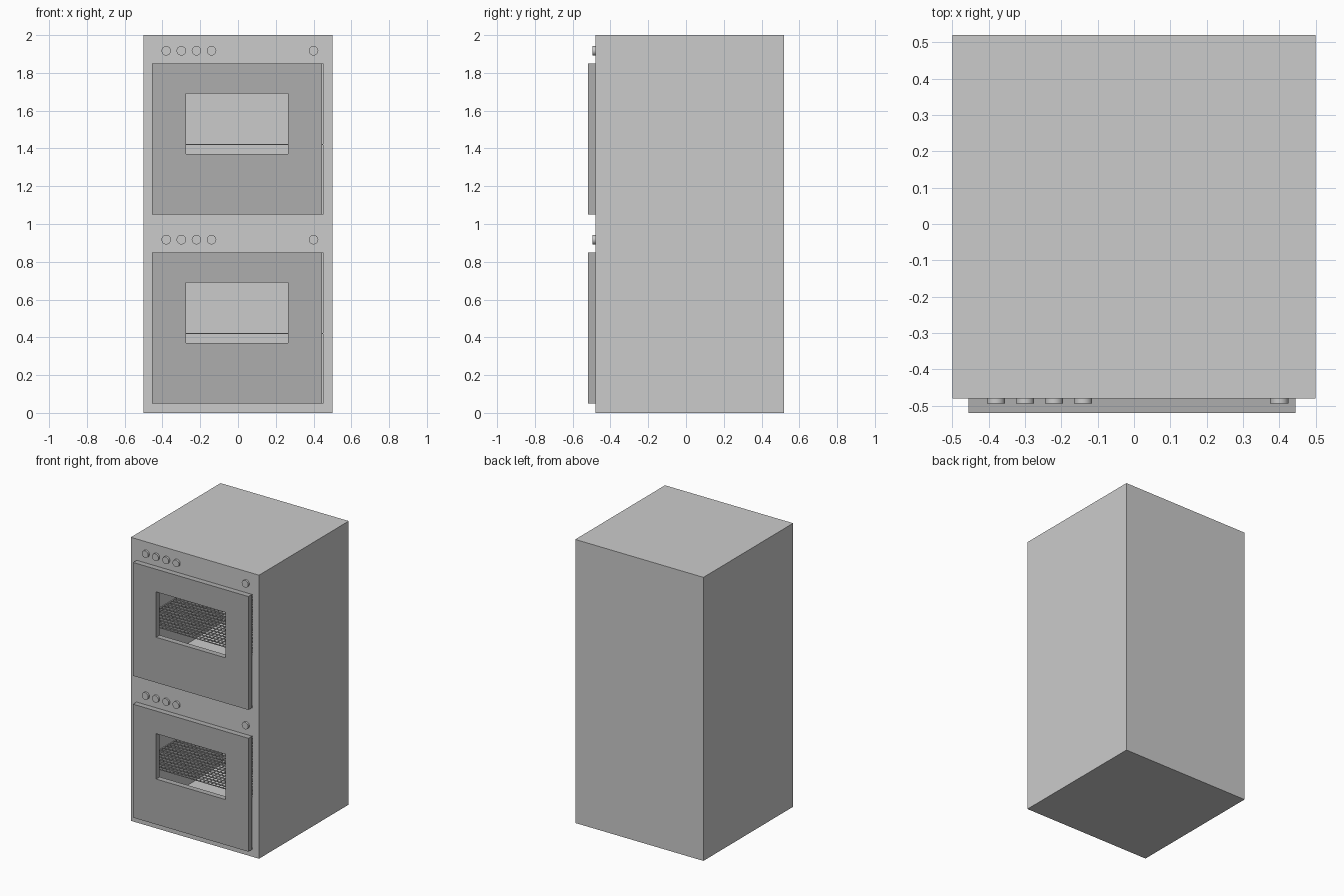
import bpy, bmesh, math
from mathutils import Matrix

if "Cube" in bpy.data.objects:
    bpy.data.objects.remove(bpy.data.objects["Cube"])

FRONT, BACK, DOOR_FRONT = -0.48, 0.52, -0.52

dark = bpy.data.materials.new("dark_grey")
dark.diffuse_color = (0.42, 0.42, 0.42, 1)
dark.use_nodes = True
dark.node_tree.nodes["Principled BSDF"].inputs["Base Color"].default_value = dark.diffuse_color


def finish(bm, name, mat=None):
    bmesh.ops.recalc_face_normals(bm, faces=bm.faces)
    me = bpy.data.meshes.new(name)
    bm.to_mesh(me)
    bm.free()
    ob = bpy.data.objects.new(name, me)
    bpy.context.collection.objects.link(ob)
    if mat:
        me.materials.append(mat)
    return ob


def loop(bm, rect, y):
    x0, x1, z0, z1 = rect
    return [bm.verts.new((x, y, z)) for x, z in ((x0, z0), (x1, z0), (x1, z1), (x0, z1))]


def bridge(bm, a, b):
    for i in range(4):
        j = (i + 1) % 4
        bm.faces.new((a[i], a[j], b[j], b[i]))


def hollow_box(name, outer, hole, y0, y1, hole_y, mat=None):
    """Box with a rectangular opening in its front; a pocket, or a through hole if hole_y == y1."""
    bm = bmesh.new()
    of, ob = loop(bm, outer, y0), loop(bm, outer, y1)
    hf, hb = loop(bm, hole, y0), loop(bm, hole, hole_y)
    bridge(bm, of, ob)
    bridge(bm, of, hf)
    bridge(bm, hf, hb)
    if hole_y == y1:
        bridge(bm, ob, hb)
    else:
        bm.faces.new(ob)
        bm.faces.new(hb)
    return finish(bm, name, mat)


def add_bar(bm, size, centre):
    bmesh.ops.create_cube(bm, size=1, matrix=Matrix.Translation(centre) @ Matrix.Diagonal((*size, 1)))


def rack(name, z):
    bm = bmesh.new()
    n, t = 30, 0.005
    x0, x1, y0, y1 = -0.447, 0.447, -0.475, 0.465
    for i in range(n + 1):
        x = x0 + (x1 - x0) * i / n
        y = y0 + (y1 - y0) * i / n
        add_bar(bm, (t, y1 - y0, t), (x, (y0 + y1) / 2, z))
        add_bar(bm, (x1 - x0, t, t), ((x0 + x1) / 2, y, z))
    return finish(bm, name)


def knob(name, x, z):
    bm = bmesh.new()
    depth = 0.014
    m = Matrix.Translation((x, FRONT - depth / 2, z)) @ Matrix.Rotation(math.pi / 2, 4, 'X')
    bmesh.ops.create_cone(bm, cap_ends=True, segments=32, radius1=0.025, radius2=0.025,
                          depth=depth, matrix=m)
    ob = finish(bm, name)
    bpy.ops.object.select_all(action='DESELECT')
    ob.select_set(True)
    bpy.context.view_layer.objects.active = ob
    bpy.ops.object.shade_smooth_by_angle(angle=math.radians(40))


# two identical ovens, stacked
for tag, z in (("lower", 0.0), ("upper", 1.0)):
    # casing with cooking cavity
    hollow_box(f"{tag}_oven_body", (-0.5, 0.5, z, z + 1), (-0.45, 0.45, z + 0.05, z + 0.85),
               FRONT, BACK, 0.47)
    # door with window opening
    hollow_box(f"{tag}_door", (-0.455, 0.445, z + 0.05, z + 0.85),
               (-0.275, 0.265, z + 0.37, z + 0.69), DOOR_FRONT, FRONT, FRONT, dark)
    # wire rack inside
    rack(f"{tag}_rack", z + 0.42)
    # control knobs
    for i, x in enumerate((-0.38, -0.30, -0.22, -0.14, 0.40)):
        knob(f"{tag}_knob_{i + 1}", x, z + 0.917)
